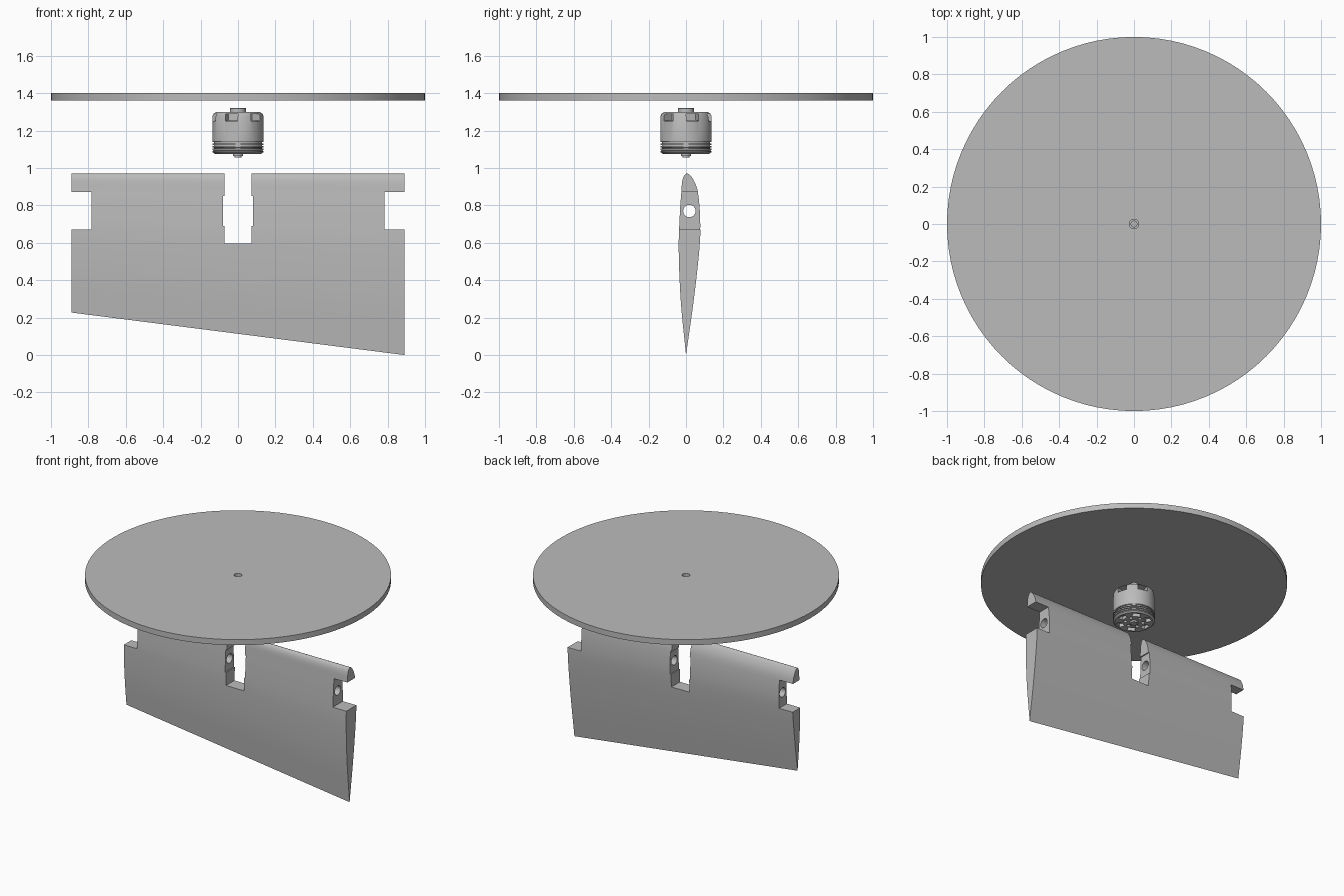
import bpy, bmesh, math
from mathutils import Matrix, Vector

cube = bpy.data.objects.get("Cube")
if cube:
    bpy.data.objects.remove(cube, do_unlink=True)

grey = bpy.data.materials.new("plain grey")
grey.use_nodes = True
colour = (0.5, 0.5, 0.5, 1)
grey.diffuse_color = colour
grey.node_tree.nodes["Principled BSDF"].inputs["Base Color"].default_value = colour


def make_object(name, bm):
    bmesh.ops.recalc_face_normals(bm, faces=bm.faces)
    mesh = bpy.data.meshes.new(name)
    bm.to_mesh(mesh)
    bm.free()
    mesh.materials.append(grey)
    obj = bpy.data.objects.new(name, mesh)
    bpy.context.collection.objects.link(obj)
    return obj


def box(x, y, z, turn=0.0):
    """Box between pairs of limits, turned about the z axis."""
    bm = bmesh.new()
    size = [b - a for a, b in (x, y, z)]
    centre = [(a + b) / 2 for a, b in (x, y, z)]
    bmesh.ops.create_cube(bm, size=1, matrix=Matrix.Rotation(turn, 4, "Z")
                          @ Matrix.Translation(centre) @ Matrix.Diagonal((*size, 1)))
    return make_object("cutter", bm)


def cylinder(name, radius, depth, matrix, sides=32):
    bm = bmesh.new()
    bmesh.ops.create_cone(bm, cap_ends=True, segments=sides, radius1=radius,
                          radius2=radius, depth=depth, matrix=matrix)
    return make_object(name, bm)


def lathe(name, profile, sides=64):
    """Spin a closed run of (radius, z) points about the z axis."""
    bm = bmesh.new()
    verts = [bm.verts.new((r, 0, z)) for r, z in profile]
    edges = [bm.edges.new((a, b)) for a, b in zip(verts, verts[1:])]
    bmesh.ops.spin(bm, geom=verts + edges, cent=(0, 0, 0), axis=(0, 0, 1),
                   angle=math.tau, steps=sides)
    bmesh.ops.remove_doubles(bm, verts=bm.verts, dist=1e-5)
    return make_object(name, bm)


def cut(obj, cutters):
    """Subtract every cutter, then bake the result."""
    for c in cutters:
        mod = obj.modifiers.new("cut", "BOOLEAN")
        mod.operation, mod.solver, mod.object = "DIFFERENCE", "EXACT", c
    bpy.context.view_layer.update()
    graph = bpy.context.evaluated_depsgraph_get()
    baked = bpy.data.meshes.new_from_object(obj.evaluated_get(graph))
    obj.modifiers.clear()
    obj.data = baked
    for c in cutters:
        bpy.data.objects.remove(c, do_unlink=True)


def smooth(obj):
    bpy.ops.object.select_all(action="DESELECT")
    obj.select_set(True)
    bpy.context.view_layer.objects.active = obj
    bpy.ops.object.shade_smooth_by_angle(angle=math.radians(30))


def spline(points, steps=5):
    """Smooth curve through the points."""
    p = [Vector(q) for q in points]
    p = [2 * p[0] - p[1]] + p + [2 * p[-1] - p[-2]]
    out = []
    for a, b, c, d in zip(p, p[1:], p[2:], p[3:]):
        for i in range(steps):
            t = i / steps
            out.append(0.5 * (2 * b + (c - a) * t + (2 * a - 5 * b + 4 * c - d) * t * t
                              + (3 * b - a - 3 * c + d) * t ** 3))
    return out


# Round plate with a small centre hole
plate = lathe("round_plate", [(0.025, 1.36), (1, 1.36), (1, 1.4), (0.025, 1.4),
                              (0.025, 1.36)], 96)
smooth(plate)

# Tapered aerofoil panel, nose up: (y, z) round from tail to nose and back
TOP, HALF, TAPER = 0.97, 0.89, 0.766
section = spline([(0, 0), (0.041, 0.29), (0.071, 0.56), (0.077, 0.72), (0.064, 0.87),
                  (0.035, 0.945), (0.004, TOP), (-0.018, 0.94), (-0.026, 0.86),
                  (-0.034, 0.74), (-0.039, 0.56), (-0.028, 0.29), (0, 0)])
bm = bmesh.new()
ends = []
for x, scale in ((-HALF, TAPER), (HALF, 1)):
    ends.append([bm.verts.new((x, y * scale, TOP - (TOP - z) * scale)) for y, z in section])
count = len(section)
for i in range(count):
    j = (i + 1) % count
    bm.faces.new((ends[0][i], ends[0][j], ends[1][j], ends[1][i]))
for loop in ends:
    bm.faces.new(loop)
panel = make_object("aerofoil_panel", bm)

# Centre slot, end notches and the bore along the span
Y = (-0.3, 0.3)
bore = Matrix.Translation((0, 0.018, 0.77)) @ Matrix.Rotation(math.pi / 2, 4, "Y")
cut(panel, [box((-0.072, 0.072), Y, (0.597, 1.2)),
            box((-0.08, 0.08), Y, (0.69, 0.85)),
            box((0.783, 1.1), Y, (0.67, 0.872)),
            box((-1.1, -0.783), Y, (0.67, 0.872)),
            cylinder("cutter", 0.033, 3, bore)])
smooth(panel)

# Motor bell: hollow cap with windows round its upper rim
bell = lathe("motor_bell", [(0, 1.3), (0.115, 1.3), (0.13, 1.29), (0.137, 1.275),
                            (0.137, 1.143), (0.134, 1.138), (0.122, 1.138),
                            (0.122, 1.255), (0, 1.255)])
cut(bell, [box((0.07, 0.2), (-0.034, 0.034), (1.25, 1.288),
               math.radians(-105 + 60 * i)) for i in range(6)])
smooth(bell)

# Motor core and the ribbed base below it
core = lathe("motor_core", [(0, 1.245), (0.1, 1.245), (0.1, 1.12), (0, 1.12)])
smooth(core)
rib = [(0, 1.14), (0.128, 1.14)]
for z in (1.132, 1.118, 1.104):
    rib += [(0.128, z), (0.136, z - 0.001), (0.136, z - 0.009), (0.128, z - 0.01)]
rib += [(0.136, 1.09), (0.136, 1.085), (0.126, 1.076), (0, 1.076)]
base = lathe("motor_base", rib)
recesses = []
for i in range(6):
    turn = math.radians(60 * i)
    recesses.append(box((0.075, 0.112), (-0.026, 0.026), (1.06, 1.1), turn))
    spot = (0.058 * math.cos(turn + 0.52), 0.058 * math.sin(turn + 0.52), 1.08)
    recesses.append(cylinder("cutter", 0.012, 0.04, Matrix.Translation(spot), 16))
cut(base, recesses)
smooth(base)

# Shaft boss on top and shaft end underneath
boss = lathe("top_boss", [(0, 1.29), (0.043, 1.29), (0.043, 1.318), (0.039, 1.322),
                          (0.016, 1.322), (0.016, 1.31), (0, 1.31)], 32)
smooth(boss)
tip = lathe("shaft_end", [(0, 1.08), (0.028, 1.08), (0.028, 1.064), (0.018, 1.064),
                          (0.018, 1.056), (0, 1.056)], 32)
smooth(tip)
